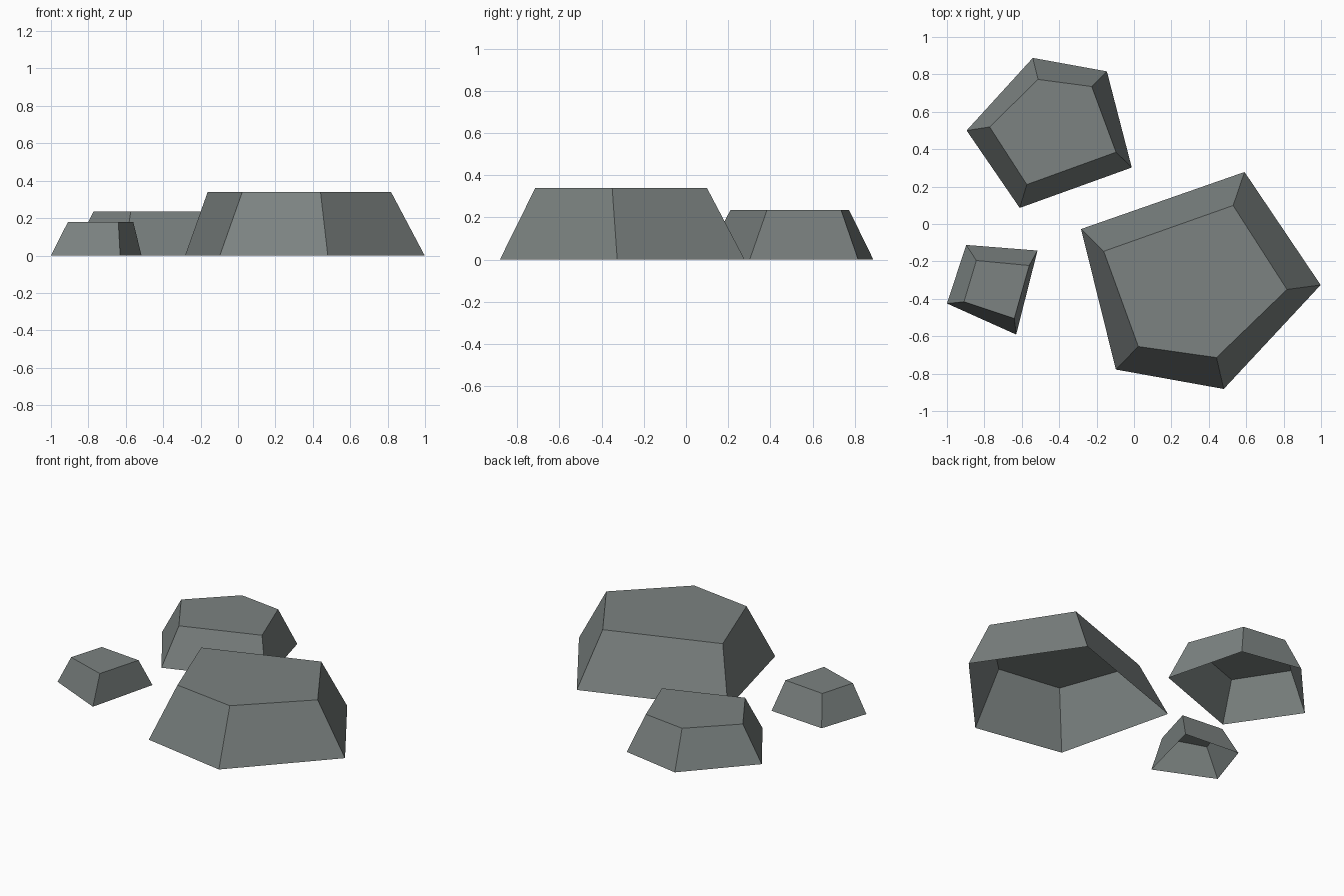
import bpy, bmesh

if "Cube" in bpy.data.objects:
    bpy.data.objects.remove(bpy.data.objects["Cube"])

stone = bpy.data.materials.new("stone_grey")
stone.diffuse_color = (0.20, 0.225, 0.22, 1)
stone.use_nodes = True
stone.node_tree.nodes["Principled BSDF"].inputs["Base Color"].default_value = stone.diffuse_color


def rock(name, base, top, height):
    """Flat-topped rock: base outline on the ground, smaller top outline, open underneath."""
    bm = bmesh.new()
    lower = [bm.verts.new((x, y, 0)) for x, y in base]
    upper = [bm.verts.new((x, y, height)) for x, y in top]
    n = len(base)
    for i in range(n):
        j = (i + 1) % n
        bm.faces.new((lower[j], lower[i], upper[i], upper[j]))
    bm.faces.new(upper[::-1])  # outlines run clockwise, so reverse to face up
    mesh = bpy.data.meshes.new(name)
    bm.to_mesh(mesh)
    bm.free()
    mesh.materials.append(stone)
    obj = bpy.data.objects.new(name, mesh)
    bpy.context.collection.objects.link(obj)


# Large five-sided rock
rock("large_rock",
     [(-0.283, -0.027), (0.591, 0.278), (0.998, -0.326), (0.48, -0.882), (-0.097, -0.778)],
     [(-0.162, -0.146), (0.53, 0.099), (0.818, -0.35), (0.441, -0.714), (0.023, -0.655)],
     0.34)

# Medium five-sided rock
rock("medium_rock",
     [(-0.895, 0.5), (-0.541, 0.888), (-0.145, 0.816), (-0.012, 0.302), (-0.611, 0.086)],
     [(-0.772, 0.519), (-0.513, 0.773), (-0.226, 0.735), (-0.096, 0.384), (-0.573, 0.211)],
     0.235)

# Small four-sided rock
rock("small_rock",
     [(-0.897, -0.112), (-0.516, -0.142), (-0.63, -0.591), (-1.0, -0.425)],
     [(-0.843, -0.195), (-0.56, -0.222), (-0.64, -0.505), (-0.909, -0.416)],
     0.18)
